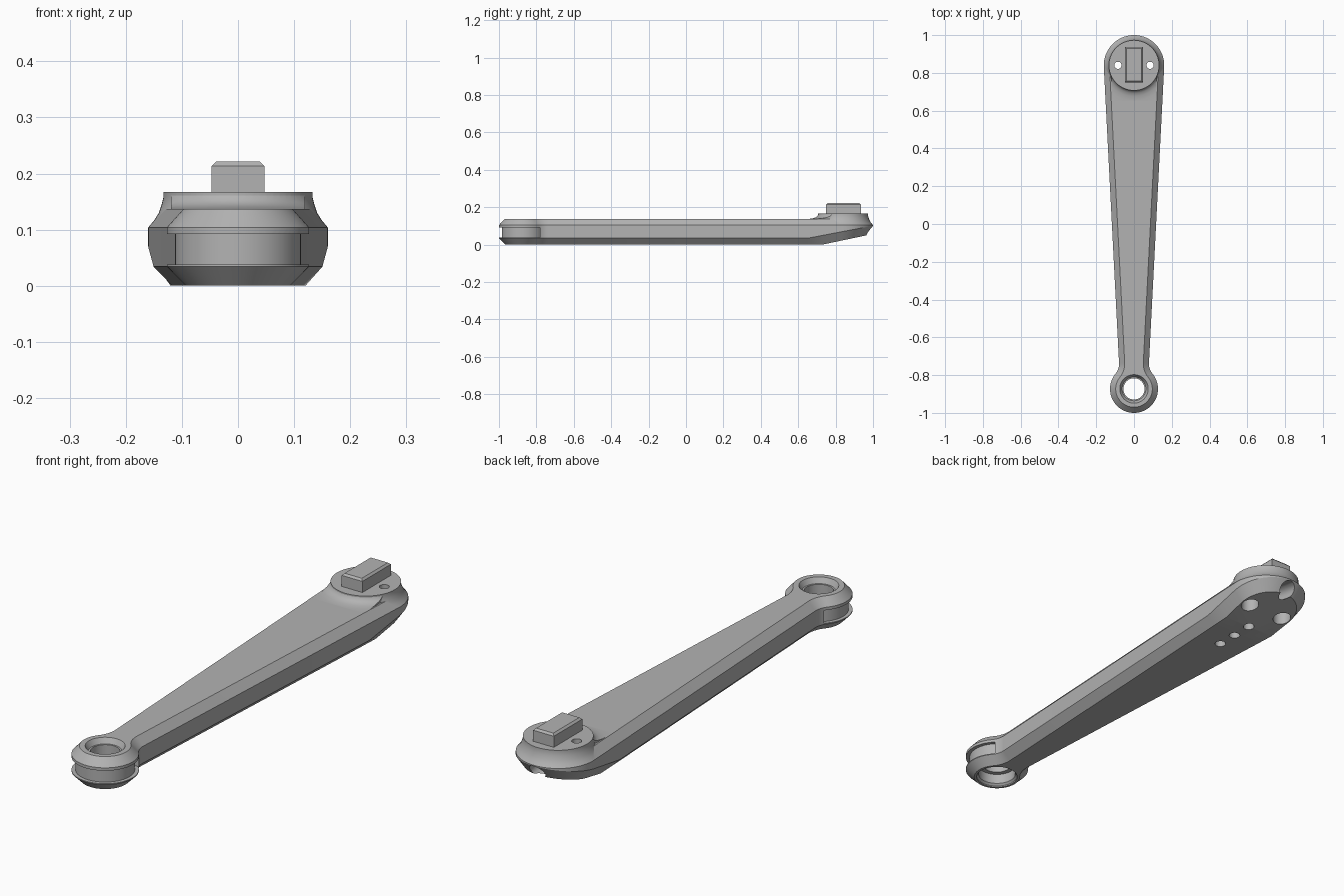
import bpy, bmesh, math
from mathutils import Vector, Matrix

cube = bpy.data.objects.get("Cube")
if cube:
    bpy.data.objects.remove(cube)

grey = bpy.data.materials.new("satin grey")
grey.use_nodes = True
grey.diffuse_color = (0.45, 0.45, 0.45, 1)
grey.node_tree.nodes["Principled BSDF"].inputs["Base Color"].default_value = (0.45, 0.45, 0.45, 1)

BIG, BIG_R = Vector((0, 0.84)), 0.16
SMALL, SMALL_R = Vector((0, -0.873)), 0.127


def make(name, bm):
    bmesh.ops.recalc_face_normals(bm, faces=bm.faces)
    mesh = bpy.data.meshes.new(name)
    bm.to_mesh(mesh)
    bm.free()
    mesh.materials.append(grey)
    ob = bpy.data.objects.new(name, mesh)
    bpy.context.collection.objects.link(ob)
    return ob


def clip(bm, point, normal):
    """Cut away everything on the normal's side and cap the cut."""
    cut = bmesh.ops.bisect_plane(bm, geom=bm.verts[:] + bm.edges[:] + bm.faces[:],
                                 plane_co=point, plane_no=normal, clear_outer=True)
    edges = [e for e in cut["geom_cut"] if isinstance(e, bmesh.types.BMEdge)]
    bmesh.ops.holes_fill(bm, edges=edges)


def lathe(name, profile, x=0, y=0, steps=64, ring=False, clips=()):
    """Turn a (radius, height) profile around a vertical axis."""
    bm = bmesh.new()
    vs = [bm.verts.new((x + r, y, z)) for r, z in profile]
    pairs = list(zip(vs, vs[1:])) + ([(vs[-1], vs[0])] if ring else [])
    es = [bm.edges.new(p) for p in pairs]
    bmesh.ops.spin(bm, geom=vs + es, cent=(x, y, 0), axis=(0, 0, 1),
                   angle=math.tau, steps=steps)
    bmesh.ops.remove_doubles(bm, verts=bm.verts, dist=1e-5)
    for point, normal in clips:
        clip(bm, point, normal)
    return make(name, bm)


def drill(name, x, y, r, z0, z1, steps=32):
    return lathe(name, [(0, z0), (r, z0), (r, z1), (0, z1)], x, y, steps)


def arc(centre, radius, a0, a1, n, sign=1):
    out = []
    for i in range(n + 1):
        a = a0 + (a1 - a0) * i / n
        d = Vector((math.cos(a), math.sin(a)))
        out.append((centre + d * radius, d * sign))
    return out


def half_outline():
    """Right side of the arm, from back to front, as (point, outward normal)."""
    phi = math.radians(-2.94)
    n = Vector((math.cos(phi), math.sin(phi)))
    u = Vector((-n.y, n.x))
    f = 0.08
    s = n.dot(BIG) + BIG_R + f - n.dot(SMALL)
    t = math.sqrt((SMALL_R + f) ** 2 - s * s)
    c = SMALL + s * n + t * u
    to_small = SMALL - c
    end = math.atan2(to_small.y, to_small.x) % math.tau
    pts = arc(BIG, BIG_R, math.pi / 2 - 0.02, phi, 24)
    start = pts[-1][0]
    for y in (0.73, 0.65):
        pts.append((start + u * ((y - start.y) / u.y), n))
    pts += arc(c, f, math.pi + phi, end, 8, -1)
    pts += arc(SMALL, SMALL_R, end - math.pi, -math.pi / 2 + 0.02, 24)[1:]
    return pts


# Tapered arm with chamfers above and below, bottom rising toward the back
levels = [
    (0.034, lambda y: max(0, (y - 0.73) * 0.21)),
    (0, lambda y: min(0.1, 0.034 + max(0, (y - 0.65) * 0.19))),
    (0, lambda y: 0.104),
    (0.03, lambda y: 0.137),
]
bm = bmesh.new()
half = half_outline()
rings = []
for inset, height in levels:
    right, left = [], []
    for p, n in half:
        q = p - n * inset
        z = height(q.y)
        right.append(bm.verts.new((q.x, q.y, z)))
        left.append(bm.verts.new((-q.x, q.y, z)))
    rings.append((right, left))
for (r0, l0), (r1, l1) in zip(rings, rings[1:]):
    a, b = r0 + l0[::-1], r1 + l1[::-1]
    for i in range(len(a)):
        j = (i + 1) % len(a)
        bm.faces.new((a[i], a[j], b[j], b[i]))
for right, left in (rings[0], rings[-1]):
    for i in range(len(right) - 1):
        bm.faces.new((right[i], right[i + 1], left[i + 1], left[i]))
arm = make("arm", bm)

# Round boss and the fillet that blends it into the top of the arm
boss = lathe("boss", [(0, 0.09), (0.12, 0.09), (0.159, 0.105), (0.149, 0.117), (0.141, 0.13),
                      (0.136, 0.145), (0.133, 0.157), (0.133, 0.167), (0, 0.167)], 0, BIG.y)
flare = lathe("boss_fillet", [(0.1, 0.12), (0.1, 0.163), (0.132, 0.163), (0.137, 0.153), (0.147, 0.145),
                              (0.163, 0.14), (0.19, 0.1365), (0.19, 0.12)], 0, BIG.y, ring=True,
              clips=[((0, 0.8, 0), (0, 1, 0)), ((0.119, 0, 0), (1, 0, 0)),
                     ((-0.119, 0, 0), (-1, 0, 0))])

# Stepped eye through the small end, and the groove around its rim
eye = lathe("eye_cutter", [(0, -0.05), (0.083, -0.05), (0.083, 0.005), (0.075, 0.013), (0.075, 0.055),
                           (0.056, 0.055), (0.056, 0.115), (0.063, 0.115), (0.076, 0.138),
                           (0.076, 0.2), (0, 0.2)], 0, SMALL.y)
groove = lathe("groove_cutter", [(0.112, 0.038), (0.2, 0.038), (0.2, 0.092), (0.112, 0.092)],
               0, SMALL.y, ring=True, clips=[((0, -0.78, 0), (0, 1, 0))])
cutters = [eye, groove]

# Pin holes with counterbores, and a row of blind holes underneath
for x in (-0.085, 0.085):
    cutters.append(drill("pin_cutter", x, BIG.y, 0.019, -0.1, 0.3))
    cutters.append(drill("counterbore_cutter", x, BIG.y, 0.036, -0.1, 0.1))
for y in (0.55, 0.64, 0.73):
    cutters.append(drill("blind_cutter", 0, y, 0.022, -0.1, 0.06))

# Rounded notch in the back edge
notch = drill("notch_cutter", 0, 0, 0.034, -0.1, 0.1)
notch.data.transform(Matrix.Translation((0, 0.97, 0.07)) @ Matrix.Rotation(math.radians(80), 4, "X"))
cutters.append(notch)

for tool, op in [(boss, "UNION"), (flare, "UNION")] + [(c, "DIFFERENCE") for c in cutters]:
    mod = arm.modifiers.new(tool.name, "BOOLEAN")
    mod.operation, mod.solver, mod.object = op, "EXACT", tool
bpy.context.view_layer.update()
bpy.ops.object.select_all(action="DESELECT")
bpy.context.view_layer.objects.active = arm
arm.select_set(True)
for mod in arm.modifiers[:]:
    bpy.ops.object.modifier_apply(modifier=mod.name)
for tool in [boss, flare] + cutters:
    bpy.data.objects.remove(tool)
bpy.ops.object.shade_smooth_by_angle(angle=math.radians(25))

# Chamfered key block on the boss
bm = bmesh.new()
bmesh.ops.create_cube(bm, size=1, matrix=Matrix.Translation((0, 0.843, 0.19))
                      @ Matrix.Diagonal((0.095, 0.187, 0.062, 1)))
top = [e for e in bm.edges if all(v.co.z > 0.2 for v in e.verts)]
bmesh.ops.bevel(bm, geom=top, offset=0.008, segments=1, affect="EDGES")
make("key_block", bm)
